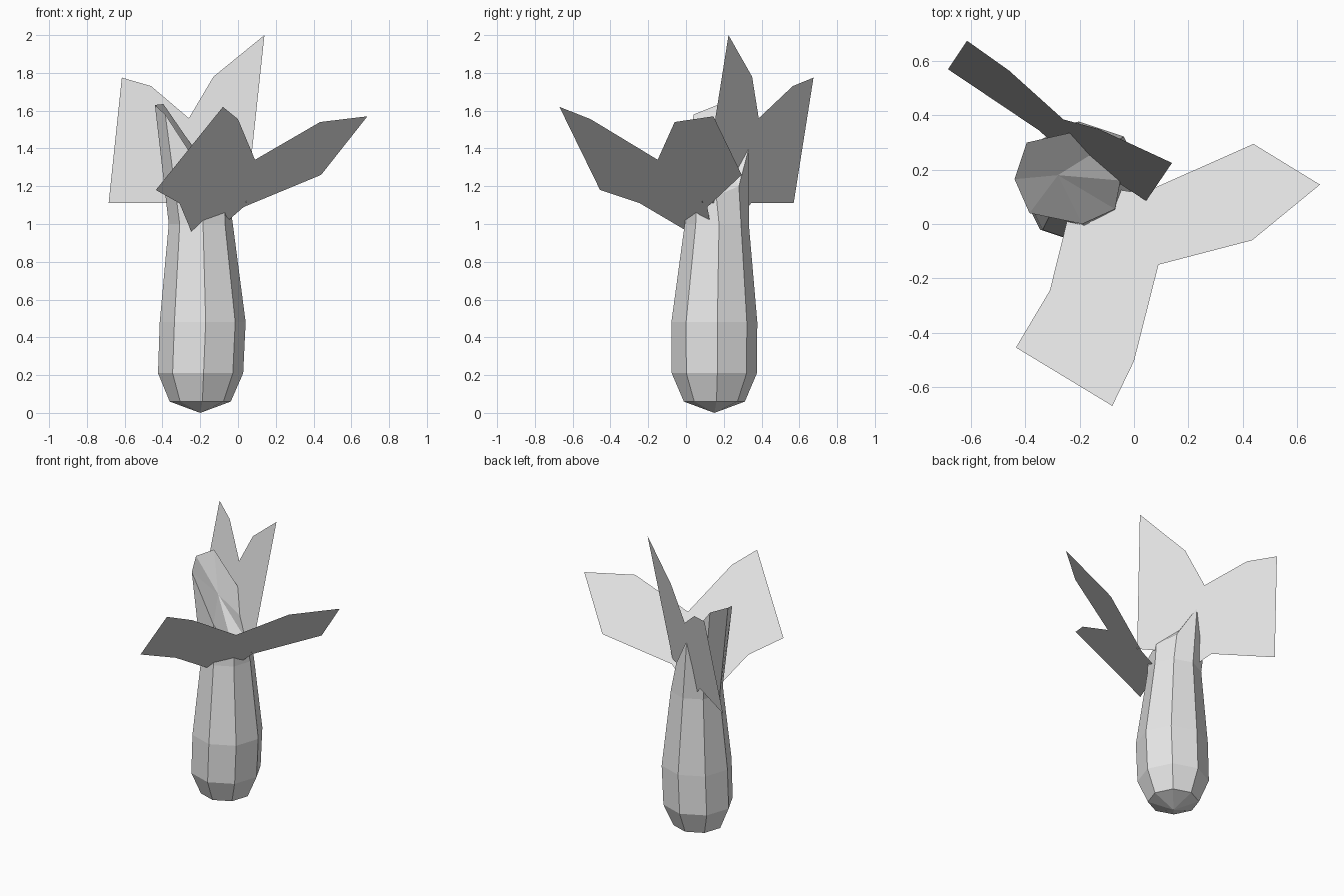
import bpy, bmesh, math

cube = bpy.data.objects.get("Cube")
if cube:
    bpy.data.objects.remove(cube, do_unlink=True)

# Single plain grey material
grey = bpy.data.materials.new("plain grey")
grey.use_nodes = True
grey.diffuse_color = (0.8, 0.8, 0.8, 1)
grey.node_tree.nodes["Principled BSDF"].inputs["Base Color"].default_value = (0.8, 0.8, 0.8, 1)


def add_object(name, bm):
    mesh = bpy.data.meshes.new(name)
    bm.to_mesh(mesh)
    bm.free()
    mesh.materials.append(grey)
    obj = bpy.data.objects.new(name, mesh)
    bpy.context.collection.objects.link(obj)
    return obj


def leaf(name, outline):
    """Flat two-lobed leaf cut from one outline."""
    bm = bmesh.new()
    bm.faces.new([bm.verts.new(p) for p in outline])
    add_object(name, bm)


# Trunk: eight-sided rings (centre x, centre y, z, radius), closed below by a point
SIDES = 8
rings = [(-0.20, 0.15, 0.06, 0.162), (-0.198, 0.15, 0.21, 0.226),
         (-0.187, 0.15, 0.48, 0.228), (-0.197, 0.163, 1.00, 0.170)]
# Slanted cut at the top, starting from the front corner
cut_rim = [(-0.19, 0.00, 1.28), (-0.07, 0.055, 1.10), (-0.05, 0.16, 1.15),
           (-0.12, 0.28, 1.20), (-0.24, 0.335, 1.41), (-0.395, 0.30, 1.635),
           (-0.44, 0.165, 1.63), (-0.385, 0.04, 1.58)]

bm = bmesh.new()
loops = []
for cx, cy, z, r in rings:
    angles = [math.radians(-86 + 360 * k / SIDES) for k in range(SIDES)]
    loops.append([bm.verts.new((cx + r * math.cos(a), cy + r * math.sin(a), z)) for a in angles])
loops.append([bm.verts.new(p) for p in cut_rim])
foot = bm.verts.new((-0.20, 0.15, 0.0))
heart = bm.verts.new((-0.28, 0.18, 1.40))
for k in range(SIDES):
    n = (k + 1) % SIDES
    for low, high in zip(loops, loops[1:]):
        bm.faces.new((low[k], low[n], high[n], high[k]))
    bm.faces.new((foot, loops[0][n], loops[0][k]))
    bm.faces.new((heart, loops[-1][k], loops[-1][n]))
bmesh.ops.recalc_face_normals(bm, faces=bm.faces)
add_object("trunk", bm)

# Leaf leaning out over the front left
leaf("front_leaf", [
    (0.685, 0.145, 1.57), (0.435, -0.06, 1.54), (0.09, -0.15, 1.34),
    (0.0, -0.505, 1.555), (-0.08, -0.67, 1.62), (-0.435, -0.455, 1.18),
    (-0.31, -0.245, 1.11), (-0.245, 0.018, 0.955), (-0.21, 0.15, 0.88),
    (0.03, 0.113, 1.09), (0.44, 0.295, 1.26)])

# Upright leaf behind the trunk
leaf("back_leaf", [
    (-0.615, 0.675, 1.775), (-0.46, 0.565, 1.73), (-0.26, 0.385, 1.56),
    (-0.13, 0.35, 1.78), (0.14, 0.225, 2.0), (0.045, 0.085, 1.115),
    (-0.10, 0.179, 1.11), (-0.20, 0.209, 0.95), (-0.35, 0.345, 1.11),
    (-0.685, 0.57, 1.11)])
